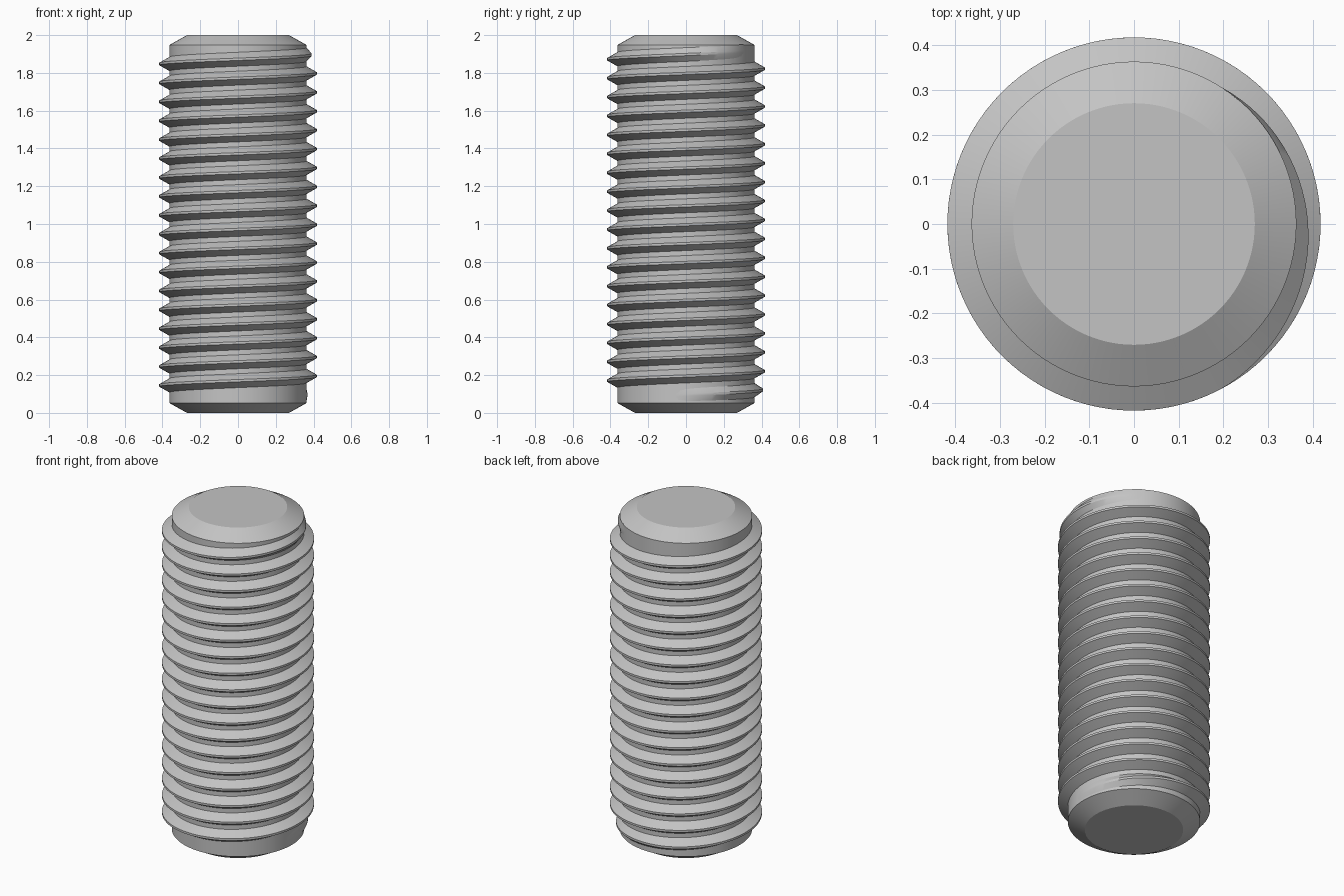
import bpy, bmesh, math

if "Cube" in bpy.data.objects:
    bpy.data.objects.remove(bpy.data.objects["Cube"], do_unlink=True)

# Dimensions
HEIGHT = 2.0
ROOT, CREST = 0.363, 0.417        # core and thread radii
END_R, CHAMFER = 0.27, 0.052      # flat end radius and chamfer height
PITCH = 0.1001
HALF_FOOT, HALF_CREST = 0.0375, 0.00625
STEPS = 96                        # segments per turn
Z_AT_ZERO = 0.0955                # thread height where it first crosses +x

# Material
steel = bpy.data.materials.new("steel grey")
steel.use_nodes = True
colour = (0.55, 0.55, 0.55, 1.0)
steel.diffuse_color = colour
steel.node_tree.nodes["Principled BSDF"].inputs["Base Color"].default_value = colour


def finish(name, bm):
    bmesh.ops.recalc_face_normals(bm, faces=bm.faces)
    mesh = bpy.data.meshes.new(name)
    bm.to_mesh(mesh)
    bm.free()
    mesh.materials.append(steel)
    obj = bpy.data.objects.new(name, mesh)
    bpy.context.collection.objects.link(obj)
    bpy.ops.object.select_all(action="DESELECT")
    obj.select_set(True)
    bpy.context.view_layer.objects.active = obj
    bpy.ops.object.shade_smooth_by_angle(angle=math.radians(25))
    return obj


def ring(bm, points, angle):
    c, s = math.cos(angle), math.sin(angle)
    return [bm.verts.new((r * c, r * s, z)) for r, z in points]


def bridge(bm, a, b):
    n = len(a)
    for i in range(n):
        j = (i + 1) % n
        bm.faces.new((a[i], a[j], b[j], b[i]))


# Core: chamfered cylinder made of stacked circles
bm = bmesh.new()
levels = [(END_R, 0), (ROOT, CHAMFER), (ROOT, HEIGHT - CHAMFER), (END_R, HEIGHT)]
loops = [[bm.verts.new((r * math.cos(math.tau * i / STEPS),
                        r * math.sin(math.tau * i / STEPS), z))
          for i in range(STEPS)] for r, z in levels]
for low, high in zip(loops, loops[1:]):
    bridge(bm, low, high)
bm.faces.new(loops[0])
bm.faces.new(loops[-1])
finish("core", bm)

# Thread: trapezoid swept up a right-handed helix, fading into the core at both ends
bm = bmesh.new()
start = math.radians(-8)
stop = 18 * math.tau + math.radians(57)
fade = math.radians(118)
count = round((stop - start) / math.tau * STEPS)
previous = None
for k in range(count + 1):
    angle = start + (stop - start) * k / count
    depth = min(1.0, (angle - start) / fade, (stop - angle) / fade)
    crest = ROOT + (CREST - ROOT) * max(depth, 0.002)
    z = Z_AT_ZERO + PITCH * angle / math.tau
    foot = ROOT - 0.001
    section = ring(bm, [(foot, z - HALF_FOOT), (crest, z - HALF_CREST),
                        (crest, z + HALF_CREST), (foot, z + HALF_FOOT)], angle)
    if previous:
        bridge(bm, previous, section)
    else:
        bm.faces.new(section)
    previous = section
bm.faces.new(previous)
finish("thread", bm)
